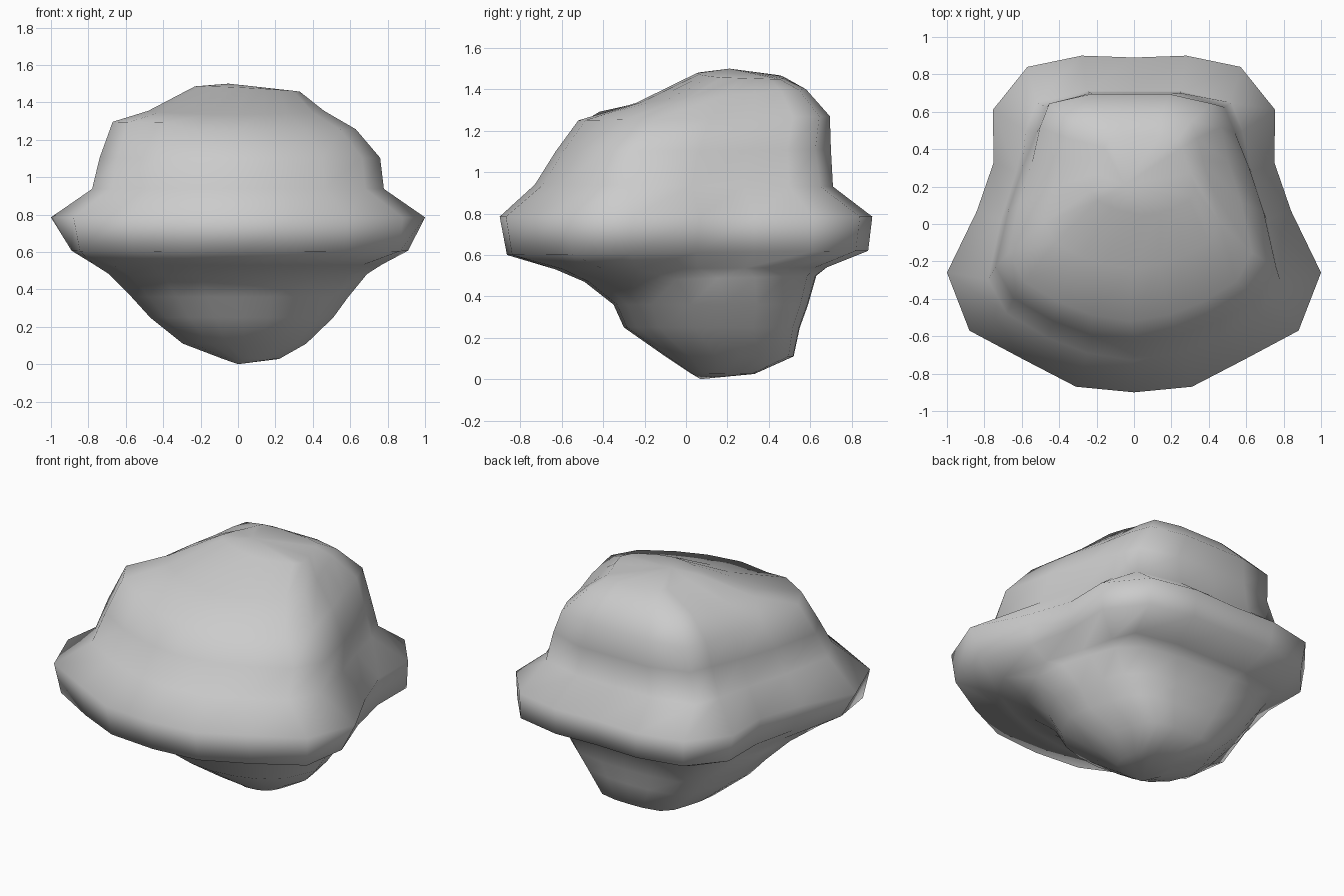
import bpy, bmesh

if "Cube" in bpy.data.objects:
    bpy.data.objects.remove(bpy.data.objects["Cube"])

# Half outlines (front middle -> right -> back middle), mirrored into full loops
RIM = [(0, -.9), (.31, -.87), (.58, -.73), (.88, -.57), (1, -.26), (.84, .07),
       (.75, .33), (.755, .61), (.57, .84), (.28, .9), (0, .89)]
UNDER_RIM = [(0, -.865), (.3, -.84), (.57, -.715), (.855, -.55), (.9, -.27), (.79, .05),
             (.73, .33), (.735, .61), (.565, .82), (.28, .88), (0, .87)]
DOME = [(0, -.72), (.25, -.68), (.46, -.6), (.68, -.47), (.78, -.29), (.71, .03),
        (.63, .28), (.58, .5), (.52, .65), (.25, .71), (0, .71)]
KEEL = [(0, -.5), (.2, -.48), (.4, -.42), (.58, -.28), (.69, -.05), (.66, .15),
        (.6, .33), (.54, .48), (.42, .585), (.2, .625), (0, .63)]


def ring(outline, cx, hx, y0, y1, z0, z1):
    """Fit an outline to a box; z runs from z0 at the front to z1 at the back."""
    loop = outline + [(-x, y) for x, y in outline[-2:0:-1]]
    mx = max(p[0] for p in loop)
    lo = min(p[1] for p in loop)
    hi = max(p[1] for p in loop)
    pts = []
    for x, y in loop:
        t = (y - lo) / (hi - lo)
        pts.append((cx + x / mx * hx, y0 + t * (y1 - y0), z0 + t * (z1 - z0)))
    return pts


rings = [
    # tapered underside
    ring(KEEL, .07, .15, .02, .33, .03, .025),
    ring(KEEL, .035, .33, -.10, .52, .11, .11),
    ring(KEEL, .02, .49, -.30, .55, .25, .25),
    ring(KEEL, .01, .58, -.35, .59, .36, .36),
    ring(KEEL, 0, .69, -.49, .63, .47, .50),
    ring(DOME, 0, .77, -.63, .68, .53, .54),
    # wide brim
    ring(UNDER_RIM, .01, .90, -.865, .88, .60, .62),
    ring(RIM, 0, 1.0, -.90, .90, .785, .785),
    # upper dome
    ring(DOME, 0, .78, -.73, .71, .94, .93),
    ring(DOME, .01, .75, -.63, .70, 1.10, 1.11),
    ring(DOME, -.02, .65, -.52, .695, 1.25, 1.27),
    ring(DOME, -.01, .47, -.24, .58, 1.335, 1.40),
    ring(DOME, .05, .28, .05, .47, 1.48, 1.46),
]

bm = bmesh.new()
loops = [[bm.verts.new(p) for p in r] for r in rings]
n = len(loops[0])
for a, b in zip(loops, loops[1:]):
    for i in range(n):
        j = (i + 1) % n
        bm.faces.new((a[i], a[j], b[j], b[i]))
# close both ends with a point
bottom = bm.verts.new((0, .07, 0))
top = bm.verts.new((-.05, .21, 1.5))
for i in range(n):
    j = (i + 1) % n
    bm.faces.new((bottom, loops[0][j], loops[0][i]))
    bm.faces.new((top, loops[-1][i], loops[-1][j]))
bmesh.ops.recalc_face_normals(bm, faces=bm.faces)

# raised lump on the front left of the dome
for v in loops[10]:
    if v.co.x < -.3 and v.co.y < 0:
        v.co.z += .04
# softer back corners on the dome
for v in loops[9]:
    if v.co.y > .4 and abs(v.co.x) > .35:
        v.co.x *= .95
        v.co.y *= .97
# crown slopes gently down to the right
for v in loops[12]:
    v.co.z -= .05 * v.co.x

for f in bm.faces:
    f.smooth = True
mesh = bpy.data.meshes.new("boulder")
bm.to_mesh(mesh)
bm.free()

stone = bpy.data.materials.new("stone grey")
stone.diffuse_color = (.6, .6, .6, 1)
stone.use_nodes = True
stone.node_tree.nodes["Principled BSDF"].inputs["Base Color"].default_value = stone.diffuse_color
mesh.materials.append(stone)
obj = bpy.data.objects.new("boulder", mesh)
bpy.context.collection.objects.link(obj)
